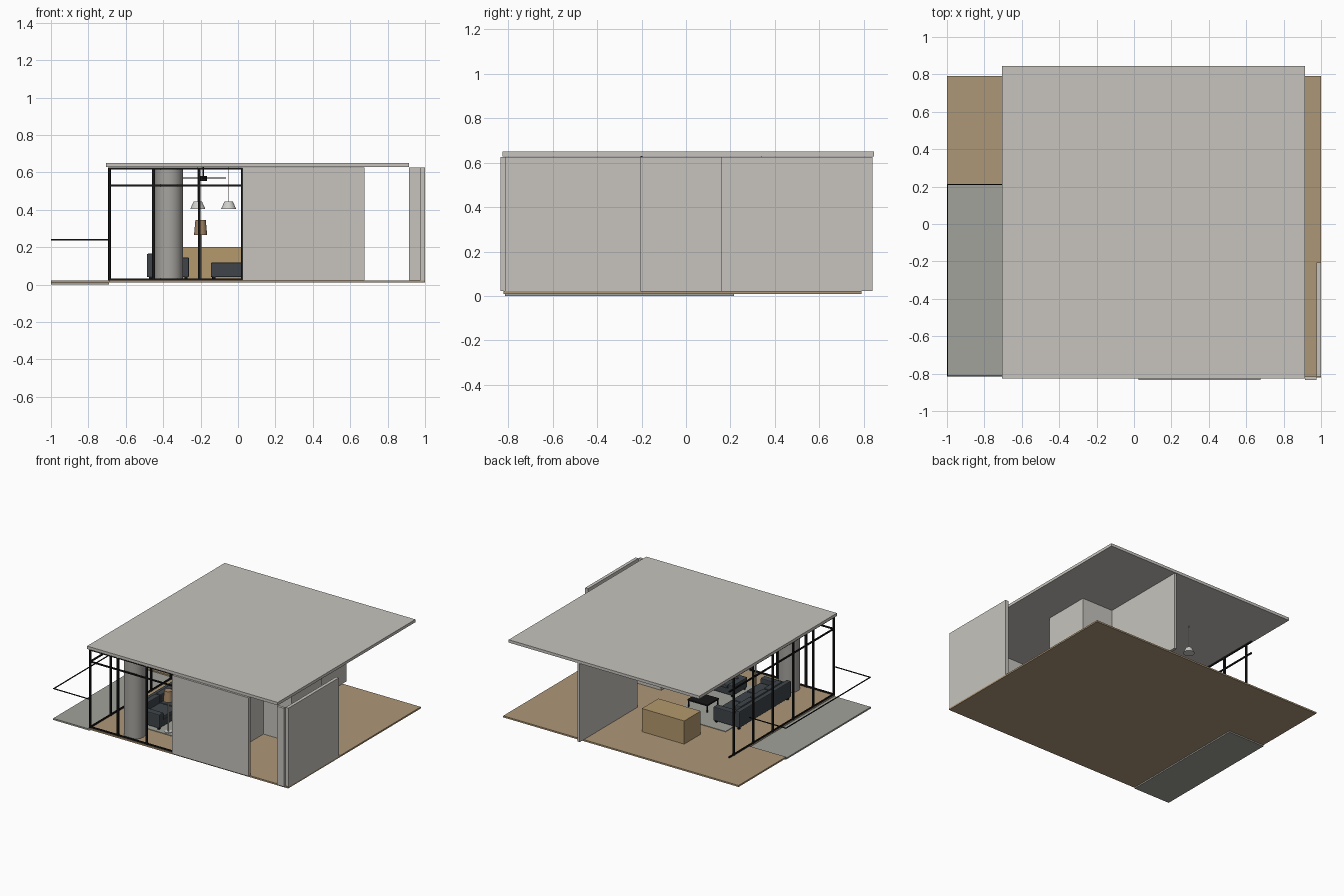
import bpy, bmesh, math

if "Cube" in bpy.data.objects:
    bpy.data.objects.remove(bpy.data.objects["Cube"])


def mat(name, rgb):
    m = bpy.data.materials.new(name)
    m.diffuse_color = (*rgb, 1)
    m.use_nodes = True
    m.node_tree.nodes["Principled BSDF"].inputs["Base Color"].default_value = m.diffuse_color
    return m


CONCRETE = mat("pale_concrete", (0.57, 0.55, 0.51))
STONE = mat("terrace_grey", (0.36, 0.36, 0.33))
WOOD = mat("floor_oak", (0.42, 0.31, 0.185))
CABINET = mat("cabinet_wood", (0.46, 0.32, 0.155))
COLUMN = mat("column_grey", (0.38, 0.37, 0.345))
FABRIC = mat("charcoal_fabric", (0.05, 0.06, 0.068))
BLACK = mat("black_metal", (0.008, 0.008, 0.008))
SHADE = mat("tan_shade", (0.38, 0.24, 0.13))
WHITE = mat("off_white", (0.62, 0.62, 0.59))


def finish(name, bm, material):
    bmesh.ops.recalc_face_normals(bm, faces=bm.faces[:])
    me = bpy.data.meshes.new(name)
    bm.to_mesh(me)
    bm.free()
    me.materials.append(material)
    ob = bpy.data.objects.new(name, me)
    bpy.context.collection.objects.link(ob)
    return ob


def boxes(name, spans, material, bevel=0):
    """One object made of boxes given as (x0, x1, y0, y1, z0, z1)."""
    bm = bmesh.new()
    for x0, x1, y0, y1, z0, z1 in spans:
        vs = bmesh.ops.create_cube(bm, size=1)["verts"]
        for v in vs:
            v.co.x = x1 if v.co.x > 0 else x0
            v.co.y = y1 if v.co.y > 0 else y0
            v.co.z = z1 if v.co.z > 0 else z0
    ob = finish(name, bm, material)
    if bevel:
        mod = ob.modifiers.new("soft_edges", 'BEVEL')
        mod.width = bevel
        mod.segments = 2
    return ob


def lathe(name, x, y, z0, z1, r0, r1, material, n=32, caps=True):
    """Upright cylinder or cone, smooth on its side."""
    bm = bmesh.new()
    bmesh.ops.create_cone(bm, cap_ends=caps, segments=n, radius1=r0, radius2=r1, depth=z1 - z0)
    for f in bm.faces:
        f.smooth = len(f.verts) == 4
    for e in bm.edges:
        e.smooth = not any(len(f.verts) > 4 for f in e.link_faces)
    bmesh.ops.translate(bm, verts=bm.verts[:], vec=(x, y, (z0 + z1) / 2))
    return finish(name, bm, material)


F, C = 0.022, 0.625  # floor top and wall top

# Floor: L-shaped slab around the terrace
bm = bmesh.new()
outline = [(-0.69, -0.82), (1, -0.82), (1, 0.79), (-1, 0.79), (-1, 0.215), (-0.69, 0.215)]
face = bm.faces.new([bm.verts.new((x, y, 0.01)) for x, y in outline])
ext = bmesh.ops.extrude_face_region(bm, geom=[face])["geom"]
bmesh.ops.translate(bm, verts=[g for g in ext if isinstance(g, bmesh.types.BMVert)], vec=(0, 0, F - 0.01))
finish("wood_floor", bm, WOOD)
boxes("terrace", [(-1, -0.69, -0.815, 0.215, 0, 0.012)], STONE)

# Roof slab and walls
boxes("roof", [(-0.705, 0.915, -0.825, 0.845, C + 0.003, 0.65)], CONCRETE)
boxes("front_wall", [(0.025, 0.675, -0.835, -0.815, F, C)], CONCRETE)
boxes("corner_pier", [(0.915, 0.975, -0.835, -0.815, F, C)], CONCRETE)
boxes("right_wall", [(0.975, 1.0, -0.815, -0.205, F, C)], CONCRETE)
boxes("rear_wall", [(0.315, 0.335, 0.14, 0.84, F, C)], CONCRETE)
boxes("alcove_walls", [(0.335, 0.6, 0.14, 0.16, F, C),
                       (0.58, 0.6, -0.205, 0.14, F, C),
                       (0.34, 0.58, -0.205, -0.185, F, C)], CONCRETE)
boxes("inner_wall", [(0.34, 0.36, -0.36, -0.205, F, C)], CONCRETE)

# Round column
lathe("column", -0.37, -0.725, F, C, 0.075, 0.075, COLUMN, 48)

# Window frames: posts and rails on the front and left sides
t = 0.005
front = [(-0.69, 0.022, -0.815, -0.805, z - t, z + t) for z in (0.028, 0.53, 0.621)]
front += [(x - w, x + w, -0.818, -0.803, F, C)
          for x, w in ((-0.688, t), (-0.453, 0.008), (-0.208, 0.007), (0.02, 0.004))]
boxes("front_window_frame", front, BLACK)
side = [(-0.692, -0.682, -0.815, 0.46, z - t, z + t) for z in (0.028, 0.53, 0.621)]
side += [(-0.694, -0.68, y - 0.006, y + 0.006, F, C)
         for y in (-0.565, -0.32, -0.07, 0.165, 0.4)]
boxes("side_window_frame", side, BLACK)

# Terrace handrail
r = 0.003
boxes("terrace_rail", [(-1, -1 + 2 * r, -0.815, 0.215, 0.237, 0.243),
                       (-1, -0.685, -0.815, -0.815 + 2 * r, 0.237, 0.243),
                       (-1, -0.685, 0.215 - 2 * r, 0.215, 0.237, 0.243)], BLACK)

# Rug
boxes("rug", [(-0.42, 0.06, -0.6, 0.12, F, F + 0.004)], STONE)

# Long sofa against the left windows
cushions = []
for i in range(3):
    y = -0.525 + i * 0.172
    cushions += [(-0.43, -0.265, y + 0.003, y + 0.169, 0.085, 0.115),
                 (-0.455, -0.41, y + 0.003, y + 0.169, 0.11, 0.175)]
boxes("long_sofa", [(-0.485, -0.262, -0.58, 0.045, 0.04, 0.088),
                    (-0.487, -0.45, -0.58, 0.045, 0.04, 0.165),
                    (-0.48, -0.262, -0.58, -0.528, 0.04, 0.145),
                    (-0.48, -0.262, -0.007, 0.045, 0.04, 0.145)] + cushions, FABRIC, 0.006)

# Small sofa facing the room
boxes("small_sofa", [(-0.145, 0.16, -0.54, -0.36, 0.04, 0.088),
                     (-0.145, 0.16, -0.54, -0.495, 0.04, 0.118),
                     (-0.145, -0.1, -0.54, -0.36, 0.04, 0.118),
                     (0.115, 0.16, -0.54, -0.36, 0.04, 0.118),
                     (-0.098, 0.113, -0.493, -0.36, 0.085, 0.11)], FABRIC, 0.006)
boxes("sofa_feet", [(x, x + 0.014, y, y + 0.014, F, 0.042)
                    for xs, ys in (((-0.475, -0.285), (-0.57, 0.02)), ((-0.135, 0.13), (-0.53, -0.385)))
                    for x in xs for y in ys], BLACK)

# Coffee table
boxes("coffee_table", [(-0.14, 0.03, -0.2, -0.06, 0.074, 0.084)] +
      [(x, x + 0.008, y, y + 0.008, F, 0.075) for x in (-0.138, 0.02) for y in (-0.198, -0.07)], BLACK)

# Kitchen island with a slim worktop seam
boxes("kitchen_island", [(-0.3, 0.06, 0.25, 0.45, F, 0.2)], CABINET)

# Pendant lamps above the island
for i, x in enumerate((-0.215, -0.05)):
    lathe("pendant_shade_%d" % (i + 1), x, 0.34, 0.405, 0.445, 0.04, 0.022, WHITE)
    lathe("pendant_cord_%d" % (i + 1), x, 0.34, 0.445, C + 0.003, 0.0012, 0.0012, WHITE, 6)

# Floor lamp
lathe("floor_lamp_shade", -0.2, -0.56, 0.265, 0.345, 0.035, 0.028, SHADE)
lathe("floor_lamp_stem", -0.2, -0.56, F, 0.28, 0.004, 0.004, WHITE, 12)
lathe("floor_lamp_base", -0.2, -0.56, F, 0.03, 0.026, 0.026, WHITE)

# Ceiling fan
fx, fy = -0.185, -0.2
lathe("fan_rod", fx, fy, 0.57, C + 0.003, 0.004, 0.004, BLACK, 12)
lathe("fan_motor", fx, fy, 0.553, 0.58, 0.018, 0.018, BLACK, 24)
for i in range(4):
    blade = boxes("fan_blade_%d" % (i + 1), [(0.015, 0.12, -0.011, 0.011, 0.568, 0.572)], BLACK)
    blade.location = (fx, fy, 0)
    blade.rotation_euler.z = i * math.pi / 2
